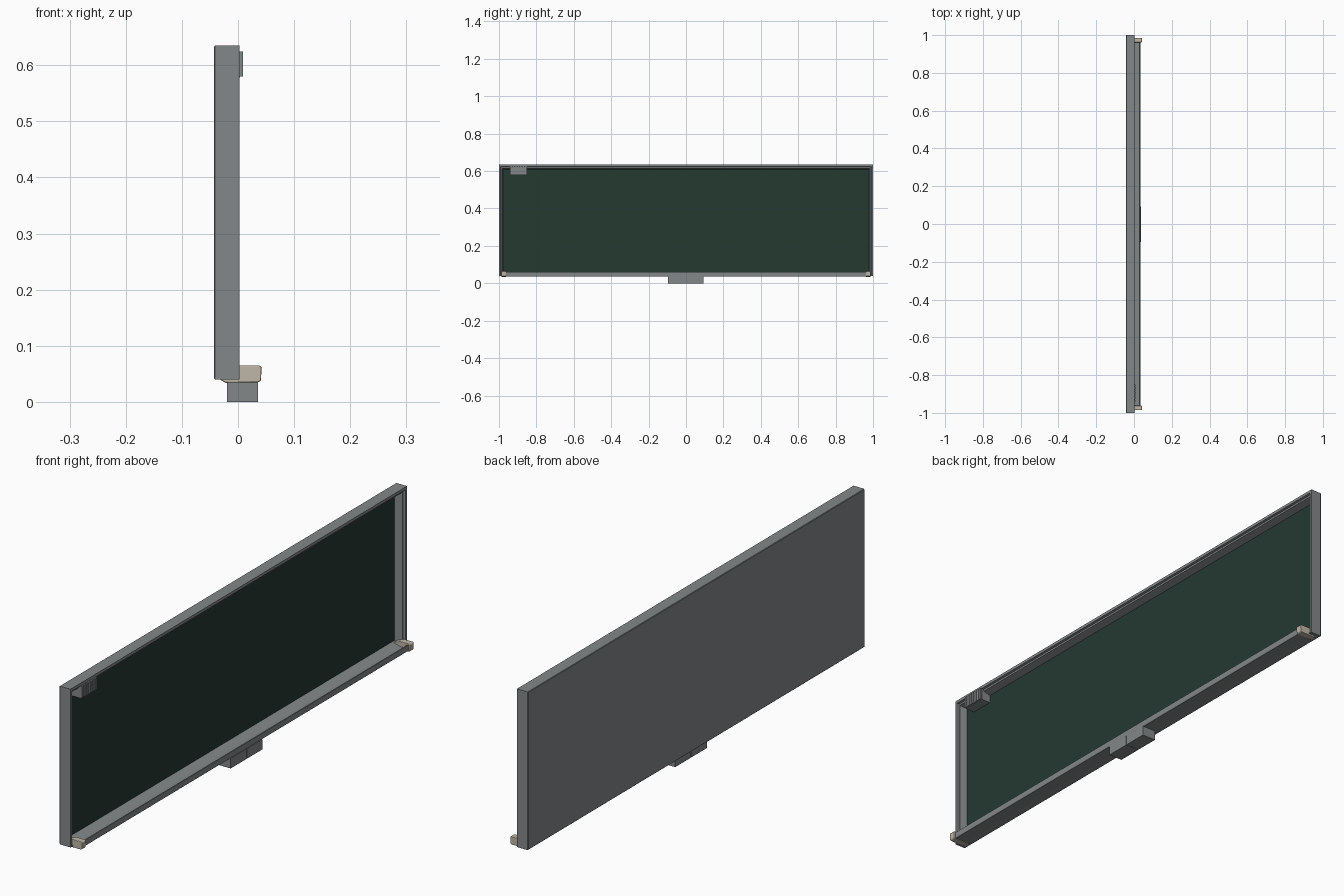
import bpy, bmesh

if "Cube" in bpy.data.objects:
    bpy.data.objects.remove(bpy.data.objects["Cube"])

def material(name, rgb):
    m = bpy.data.materials.new(name)
    m.diffuse_color = (*rgb, 1)
    m.use_nodes = True
    m.node_tree.nodes["Principled BSDF"].inputs["Base Color"].default_value = m.diffuse_color
    return m

GREY = material("aluminium grey", (0.23, 0.245, 0.25))
GREEN = material("board green", (0.018, 0.041, 0.031))
CREAM = material("cap cream", (0.52, 0.47, 0.39))
DARK = material("dark grey", (0.10, 0.105, 0.11))

def finish(name, bm, *mats):
    bmesh.ops.recalc_face_normals(bm, faces=bm.faces)
    me = bpy.data.meshes.new(name)
    bm.to_mesh(me)
    bm.free()
    for m in mats:
        me.materials.append(m)
    ob = bpy.data.objects.new(name, me)
    bpy.context.collection.objects.link(ob)
    return ob

def extrude_y(name, profile, y0, y1, mat, bevel=0):
    """Extrude an (x, z) profile along y."""
    bm = bmesh.new()
    a = [bm.verts.new((x, y0, z)) for x, z in profile]
    b = [bm.verts.new((x, y1, z)) for x, z in profile]
    bm.faces.new(a)
    bm.faces.new(b[::-1])
    n = len(profile)
    for i in range(n):
        bm.faces.new((a[i], b[i], b[(i + 1) % n], a[(i + 1) % n]))
    ob = finish(name, bm, mat)
    if bevel:
        mod = ob.modifiers.new("bevel", "BEVEL")
        mod.width, mod.segments = bevel, 2
    return ob

def box(name, x0, x1, y0, y1, z0, z1, mat, bevel=0):
    return extrude_y(name, [(x0, z0), (x1, z0), (x1, z1), (x0, z1)], y0, y1, mat, bevel)

# Frame: stepped rectangular rings (x, side inset, top inset, bottom inset)
rings = [(-0.043, 0.002, 0.002, 0.002), (-0.041, 0, 0, 0), (0.003, 0, 0, 0),
         (0.003, 0.009, 0.011, 0.003), (-0.005, 0.011, 0.013, 0.004),
         (-0.005, 0.016, 0.020, 0.005), (-0.034, 0.022, 0.028, 0.010)]
bm = bmesh.new()
loops = []
for x, s, t, b in rings:
    y, lo, hi = 1 - s, 0.04 + b, 0.635 - t
    loops.append([bm.verts.new((x, *p)) for p in ((-y, lo), (y, lo), (y, hi), (-y, hi))])
for p, q in zip(loops, loops[1:]):
    for i in range(4):
        j = (i + 1) % 4
        bm.faces.new((p[i], p[j], q[j], q[i]))
bm.faces.new(loops[0])
finish("frame", bm, GREY)

# Writing surface and back support
box("writing_surface", -0.039, -0.0335, -0.979, 0.979, 0.047, 0.608, GREEN)

# Chalk tray with raised front lip
extrude_y("chalk_tray", [(-0.033, 0.041), (-0.015, 0.037), (0.033, 0.037), (0.035, 0.040),
                         (0.035, 0.060), (0.032, 0.061), (0.030, 0.058), (0.028, 0.046),
                         (0.003, 0.046), (-0.033, 0.054)], -0.975, 0.975, GREY)

# Tray end caps
cap = [(-0.033, 0.040), (-0.022, 0.034), (0.036, 0.035), (0.041, 0.038),
       (0.042, 0.062), (0.038, 0.065), (0.002, 0.065), (-0.025, 0.055)]
for side, label in ((-1, "left"), (1, "right")):
    extrude_y(label + "_tray_cap", cap, side * 0.962, side * 0.986, CREAM, 0.002)

# Eraser box under the tray, in two halves with a dark seam
box("eraser_box_left", -0.02, 0.036, -0.095, -0.001, 0, 0.038, GREY)
box("eraser_box_right", -0.02, 0.036, 0.001, 0.093, 0, 0.038, GREY)
box("eraser_box_seam", -0.019, 0.035, -0.001, 0.001, 0.001, 0.037, DARK)

# Ribbed holder on the top rail
box("holder_body", -0.034, 0.004, -0.94, -0.85, 0.578, 0.622, GREY)
for i in range(7):
    y = -0.94 + i * 0.0133
    box(f"holder_rib_{i}", 0.003, 0.009, y, y + 0.0095, 0.580, 0.624, GREY)
